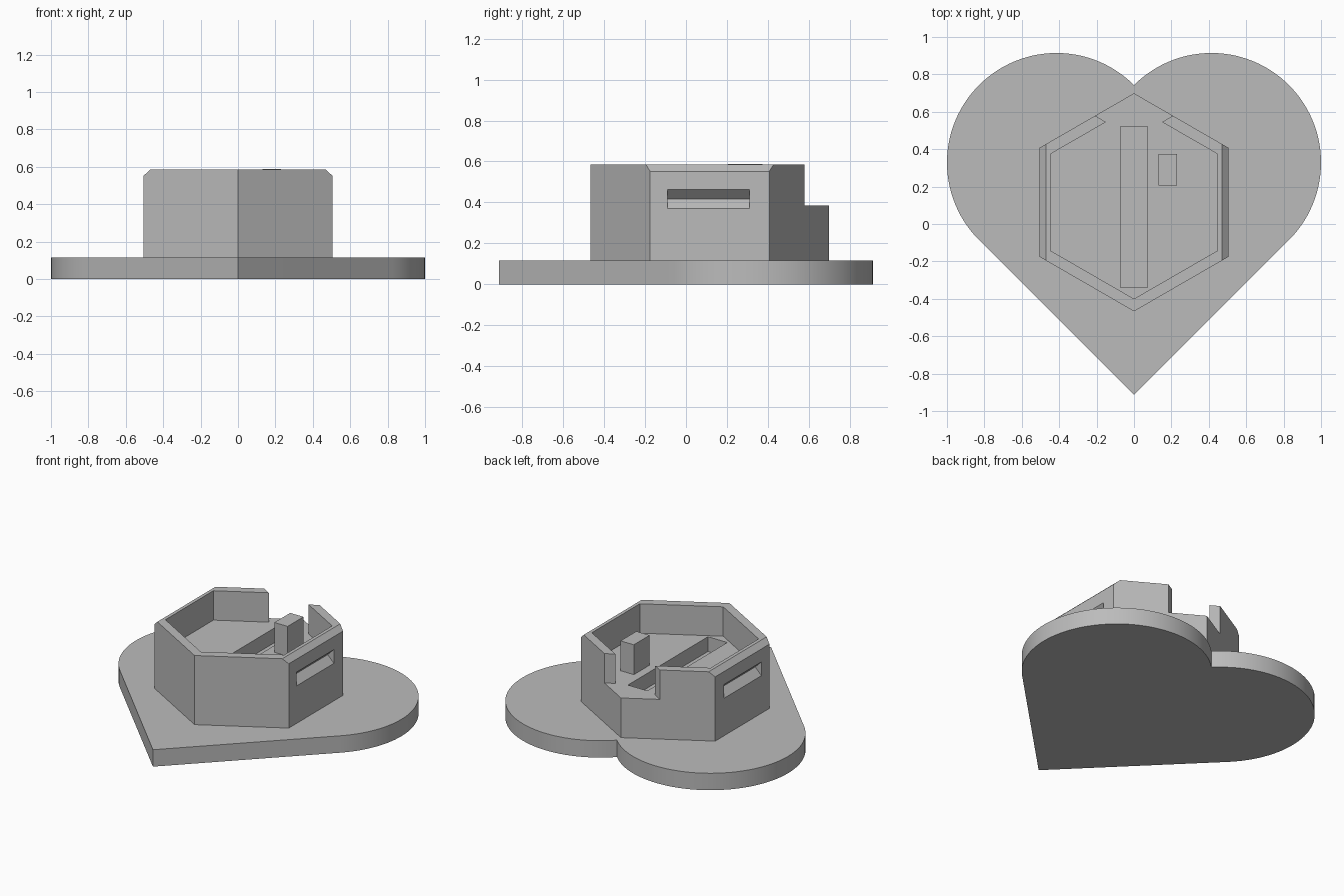
import bpy, bmesh, math

cube = bpy.data.objects.get("Cube")
if cube:
    bpy.data.objects.remove(cube, do_unlink=True)

GREY = (0.5, 0.5, 0.5, 1.0)
grey = bpy.data.materials.new("plain_grey")
grey.use_nodes = True
grey.diffuse_color = GREY
grey.node_tree.nodes["Principled BSDF"].inputs["Base Color"].default_value = GREY


def prism(name, profile, low, high, along_y=False):
    """Extrude a flat profile along z, or along y for an (x, z) profile."""
    bm = bmesh.new()
    place = lambda u, v, w: (u, w, v) if along_y else (u, v, w)
    rings = [[bm.verts.new(place(u, v, w)) for u, v in profile] for w in (low, high)]
    bm.faces.new(rings[0])
    bm.faces.new(rings[1])
    n = len(profile)
    for i in range(n):
        j = (i + 1) % n
        bm.faces.new((rings[0][i], rings[0][j], rings[1][j], rings[1][i]))
    bmesh.ops.recalc_face_normals(bm, faces=bm.faces)
    mesh = bpy.data.meshes.new(name)
    bm.to_mesh(mesh)
    bm.free()
    mesh.materials.append(grey)
    obj = bpy.data.objects.new(name, mesh)
    bpy.context.collection.objects.link(obj)
    return obj


def rectangle(x0, x1, y0, y1):
    return [(x0, y0), (x1, y0), (x1, y1), (x0, y1)]


def hexagon(radius, cy):
    return [(radius * math.cos(math.radians(a)), cy + radius * math.sin(math.radians(a)))
            for a in range(-90, 270, 60)]


def cut(target, cutter):
    """Subtract the cutter for good, then discard it."""
    cutter.hide_render = True
    mod = target.modifiers.new("cut", "BOOLEAN")
    mod.operation = "DIFFERENCE"
    mod.solver = "EXACT"
    mod.object = cutter
    bpy.ops.object.select_all(action="DESELECT")
    target.select_set(True)
    bpy.context.view_layer.objects.active = target
    bpy.ops.object.modifier_apply(modifier=mod.name)
    bpy.data.objects.remove(cutter, do_unlink=True)


BASE_TOP, FLOOR, RIM = 0.115, 0.385, 0.585
HEX_Y = 0.116

# Heart base: two round lobes meeting in a square corner at the tip
r = 2 - math.sqrt(2)
c = r / math.sqrt(2)
lobe_y = (3 * c - r) / 2
steps = 56
lobe = []
for i in range(steps + 1):
    a = math.radians(-45 + 180 * i / steps)
    lobe.append((c + r * math.cos(a), lobe_y + r * math.sin(a)))
left_lobe = [(-x, y) for x, y in reversed(lobe[:-1])]
heart = [(0, lobe_y - 3 * c)] + lobe[:-1] + [(0, lobe_y + c)] + left_lobe
base = prism("heart_base", heart, 0, BASE_TOP)
bpy.ops.object.select_all(action="DESELECT")
base.select_set(True)
bpy.context.view_layer.objects.active = base
bpy.ops.object.shade_smooth_by_angle(angle=math.radians(30))

# Hexagonal housing
housing = prism("hexagon_housing", hexagon(0.583, HEX_Y), BASE_TOP, RIM)

# Interior hollow with a flared opening through the back corner
inner = hexagon(0.516, HEX_Y)
opening = [(0.15, 0.545), (0.27, 0.615), (0.27, 0.9)]
hollow = inner[:3] + opening + [(-x, y) for x, y in reversed(opening)] + inner[4:]
cut(housing, prism("hollow_cutter", hollow, FLOOR, 0.8))

# Long channel in the floor
cut(housing, prism("channel_cutter", rectangle(-0.073, 0.073, -0.34, 0.52), FLOOR - 0.1, 0.5))

# V grooves and rim chamfers on both sides
for side in (1, -1):
    groove = [(side * 0.458, 0.417), (side * 0.555, 0.32), (side * 0.555, 0.514)]
    cut(housing, prism("groove_cutter", groove, -0.09, 0.31, along_y=True))
    wedge = [(side * 0.54, 0.519), (side * 0.6, 0.65), (side * 0.435, 0.618)]
    cut(housing, prism("chamfer_cutter", wedge, -1, 1, along_y=True))

# Upright block standing on the floor
prism("upright_block", rectangle(0.13, 0.23, 0.205, 0.375), FLOOR, RIM + 0.003)
